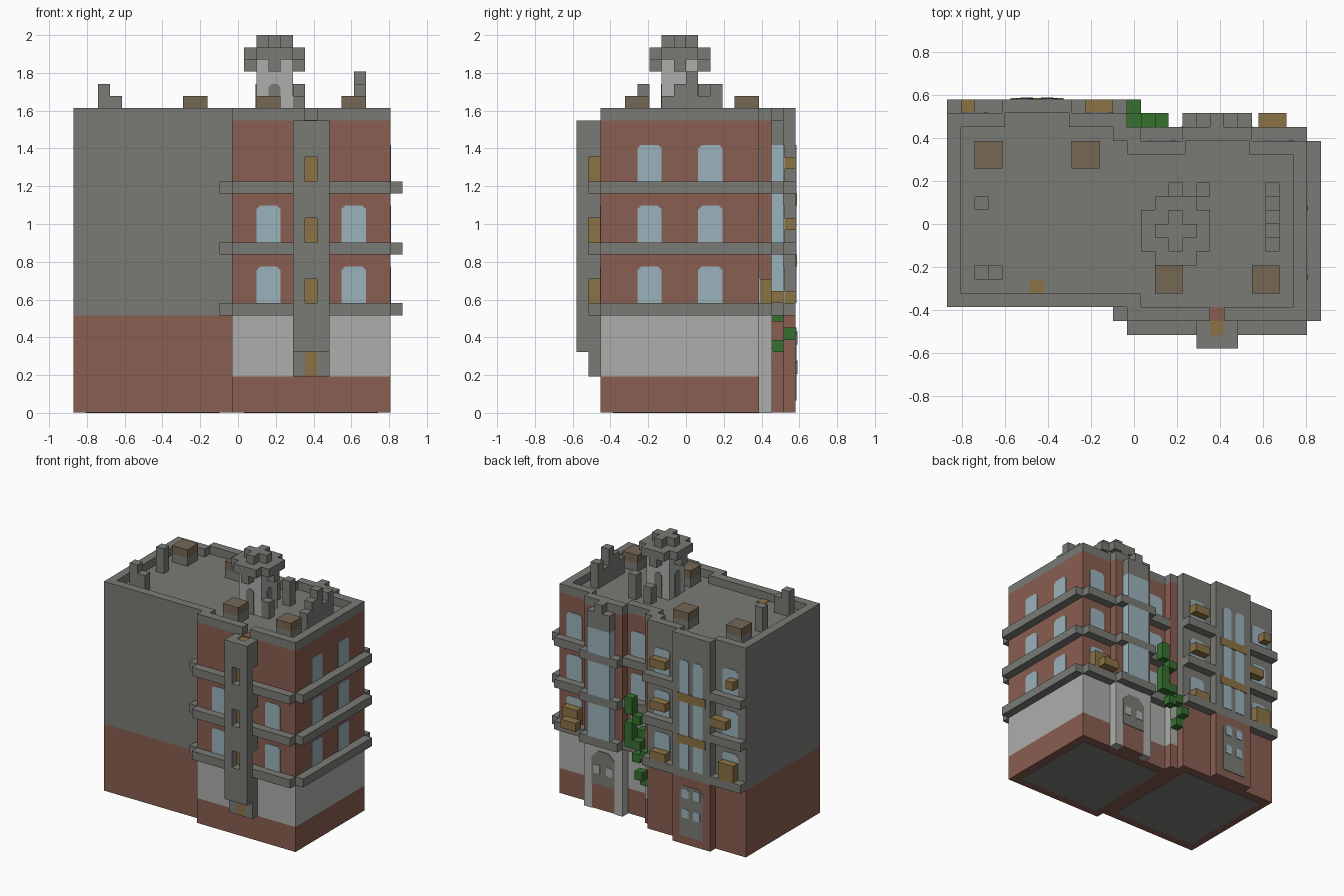
import bpy, bmesh
from mathutils import Vector

if "Cube" in bpy.data.objects:
    bpy.data.objects.remove(bpy.data.objects["Cube"], do_unlink=True)

U = 2 / 31                      # one block of the building grid
ORIGIN = Vector((13.5, 9, 0))


def material(name, *rgb):
    m = bpy.data.materials.new(name)
    m.use_nodes = True
    m.diffuse_color = (*rgb, 1)
    m.node_tree.nodes["Principled BSDF"].inputs["Base Color"].default_value = (*rgb, 1)
    return m


GRAY = material("gray stone", .195, .195, .18)
BRICK = material("red brick", .25, .112, .082)
PALE = material("pale stone", .42, .42, .41)
GLASS = material("blue glass", .33, .45, .5)
WOOD = material("brown wood", .26, .17, .06)
DULL = material("weathered wood", .18, .135, .09)
LEAF = material("green leaves", .037, .16, .028)


def prism(axis, pts, lo, hi):
    return axis, pts, lo, hi


def box(x0, y0, z0, x1, y1, z1):
    return prism("z", [(x0, y0), (x1, y0), (x1, y1), (x0, y1)], z0, z1)


def cell(x, y, z):
    return box(x, y, z, x + 1, y + 1, z + 1)


def arch(axis, wall, a0, a1, z0, z1, cut=.3):
    """Thin plate with a clipped top, lying on a wall."""
    pts = [(a0, z0), (a1, z0), (a1, z1 - cut), (a1 - cut, z1), (a0 + cut, z1), (a0, z1 - cut)]
    return prism(axis, pts, wall - .07, wall + .07)


def make(name, mat, parts):
    """Join a list of prisms into one object."""
    place = {"z": lambda a, b, h: (a, b, h),
             "y": lambda a, b, h: (a, h, b),
             "x": lambda a, b, h: (h, a, b)}
    bm = bmesh.new()
    for axis, pts, lo, hi in parts:
        rings = [[bm.verts.new((Vector(place[axis](a, b, h)) - ORIGIN) * U) for a, b in pts]
                 for h in (lo, hi)]
        bm.faces.new(rings[0][::-1])
        bm.faces.new(rings[1])
        n = len(pts)
        for i in range(n):
            j = (i + 1) % n
            bm.faces.new((rings[0][i], rings[0][j], rings[1][j], rings[1][i]))
    bmesh.ops.recalc_face_normals(bm, faces=bm.faces)
    me = bpy.data.meshes.new(name)
    bm.to_mesh(me)
    bm.free()
    me.materials.append(mat)
    ob = bpy.data.objects.new(name, me)
    bpy.context.collection.objects.link(ob)
    return ob


LEDGES = (8, 13, 18)
SILLS = [k + 1 for k in LEDGES]

# Main walls, each wing with a shallow rear bay
west = [(0, 3), (13, 3), (13, 17), (9, 17), (9, 18), (4, 18), (4, 17), (0, 17)]
east = [(13, 2), (26, 2), (26, 15), (22, 15), (22, 16), (17, 16), (17, 15),
        (14, 15), (14, 16), (13, 16)]
make("west_brick_base", BRICK, [prism("z", west, .03, 8)])
make("west_upper_wall", GRAY, [prism("z", west, 8, 24)])
make("east_brick_base", BRICK, [prism("z", east, .03, 3)])
make("east_ground_floor", PALE, [prism("z", east, 3, 8)])
make("east_upper_wall", BRICK, [prism("z", east, 8, 24)])
make("ground_slab", GRAY, [box(1, 4, 0, 12, 16, .5), box(14, 3, 0, 25, 14, .5)])

# Parapet: one mitred block per edge, with a gap behind the stair tower
outer = [(0, 3), (13, 3), (13, 2), (19, 2), (20, 2), (26, 2), (26, 15), (22, 15), (22, 16),
         (17, 16), (17, 15), (14, 15), (14, 16), (13, 16), (13, 17), (9, 17), (9, 18),
         (4, 18), (4, 17), (0, 17)]
inner = [(1, 4), (14, 4), (14, 3), (19, 3), (20, 3), (25, 3), (25, 14), (21.8, 14), (21.8, 15),
         (17.2, 15), (17.2, 14), (13, 14), (13, 15), (12, 15), (12, 16), (8.8, 16), (8.8, 17),
         (4.2, 17), (4.2, 16), (1, 16)]
edges = []
for i in range(len(outer)):
    j = (i + 1) % len(outer)
    if outer[i] != (19, 2):
        edges.append(prism("z", [outer[i], outer[j], inner[j], inner[i]], 24, 25))
make("parapet", GRAY, edges)
make("roof_deck", GRAY, [prism("z", inner, 23.9, 24.04)])
make("roof_hatch", WOOD, [box(6, 4, 24, 7, 5, 24.12)])

# Ledges around each floor
bands = []
for k in LEDGES:
    for x0, y0, x1, y1 in ((13, 1, 26, 2), (26, 2, 27, 15), (12, 2, 13, 3),
                           (22, 15, 26, 16), (14, 15, 17, 16), (17, 16, 22, 17),
                           (0, 17, 4, 18), (9, 17, 13, 18)):
        bands.append(box(x0, y0, k, x1, y1, k + 1))
make("floor_ledges", GRAY, bands)

# Stair tower: hollow shell round a wooden core
solid = [(5, 9), (11, 14), (16, 19), (21, 24)]
shell = [box(x, 0, 5, x + 1, 1, 24) for x in (18, 20)]
shell += [box(19, 0, a, 20, 1, b) for a, b in solid]
shell += [box(x, 1, 3 if a == 5 else a, x + 1, 2, b) for x in (18, 20) for a, b in solid]
make("stair_tower", GRAY, shell)
make("stair_core", WOOD, [box(19, 1, 3, 20, 2, 23.9)])

# Arched windows
panes = []
for k in SILLS:
    panes += [arch("x", 26, y, y + 2, k, k + 3) for y in (5, 10)]
    panes += [arch("y", 15, x, x + 2, k, k + 3) for x in (14.5, 23)]
    panes += [arch("y", 17, x, x + 2, k, k + 3) for x in (1, 10)]
    if k < 19:
        panes += [arch("y", 2, x, x + 2, k, k + 3) for x in (15, 22)]
panes += [arch("y", 18, x, x + 1.2, 9, 22) for x in (5, 6.8)]
make("windows", GLASS, panes)

# Glazed rear oriel with stepped cap
make("oriel_glass", GLASS, [box(18, 16, a, 21, 17, b) for a, b in ((9, 13), (14, 18), (19, 22))])
make("oriel_cap", GRAY, [box(18, 16, 22, 21, 17, 24), box(19, 16, 24, 20, 17, 25)])

# Rear entrances
make("entrance_pillars", PALE, [box(16.94, 15, 0, 18, 16.06, 8), box(21, 15, 0, 22.06, 16.06, 8)])
make("entrance_doors", GRAY, [arch("y", 16, 18, 21, 3, 7, .8), arch("y", 18, 5, 8, 1, 7, .5)])
make("door_panes", PALE, [arch("y", 16.06, x, x + .8, 4.3, 5.3, .1) for x in (18.3, 19.9)])
make("door_lights", GLASS, [arch("y", 18.06, x, x + .9, z, z + 1.1, .2)
                            for x in (5.3, 6.8) for z in (3.2, 5.6)])

# Planters on the rear ledges and bay
boxes = [box(10, 17, z, 12, 18, z + 1) for z in (9, 15, 20)]
boxes += [box(x, 17, z, x + w, 18, z + h)
          for x, w, z, h in ((1, 2, 9, 2), (2, 2, 15, 1), (1, 1, 20, 1))]
boxes += [box(23, 15, 9, 25, 16, 11), box(22.5, 16, 9, 24.5, 17, 10)]
boxes += [box(4.6, 17.5, z, 8.4, 18.1, z + 1) for z in (12, 17)]
make("planters", WOOD, boxes)

# Climbing ivy
ivy = [(13, 17, 6), (13, 16, 5), (13, 16, 8), (14, 16, 7.5), (14, 16, 9), (15, 16, 9), (15, 16, 10),
       (15, 16, 11), (14, 16, 12), (15, 16, 14), (15, 16, 13), (14, 15, 10)]
make("ivy", LEAF, [cell(*c) for c in ivy])

# Roof crates and chimney stubs
spots = [(2, 13), (9, 13), (15, 4), (22, 4)]
make("crate_lids", DULL, [box(x, y, 25, x + 2, y + 2, 26) for x, y in spots])
make("crate_bases", GRAY, [box(x, y, 24, x + 2, y + 2, 25) for x, y in spots])
stubs = [(2, 5, 27), (3, 5, 26), (2, 10, 27), (23, 7, 26), (23, 8, 27), (23, 9, 28),
         (23, 10, 26), (23, 11, 27), (18, 11, 27), (16, 11, 26), (18, 7, 26)]
make("chimney_stubs", GRAY, [box(x, y, 24, x + 1, y + 1, z) for x, y, z in stubs])

# Roof turret with a stepped cap
make("turret_shaft", PALE, [box(15, 7, 24, 18, 10, 29)])
make("turret_openings", GRAY,
     [arch("y", y, 16, 17, 24, 27) for y in (7, 10)] + [arch("x", x, 8, 9, 24, 27) for x in (15, 18)])
make("turret_cap", GRAY,
     [cell(x, y, 28) for x, y in ((14, 8), (18, 8), (16, 6), (16, 10))]
     + [box(14, 7, 29, 19, 10, 30), box(15, 6, 29, 18, 7, 30), box(15, 10, 29, 18, 11, 30)]
     + [box(15, 8, 30, 18, 9, 31), box(16, 7, 30, 17, 8, 31), box(16, 9, 30, 17, 10, 31)])
